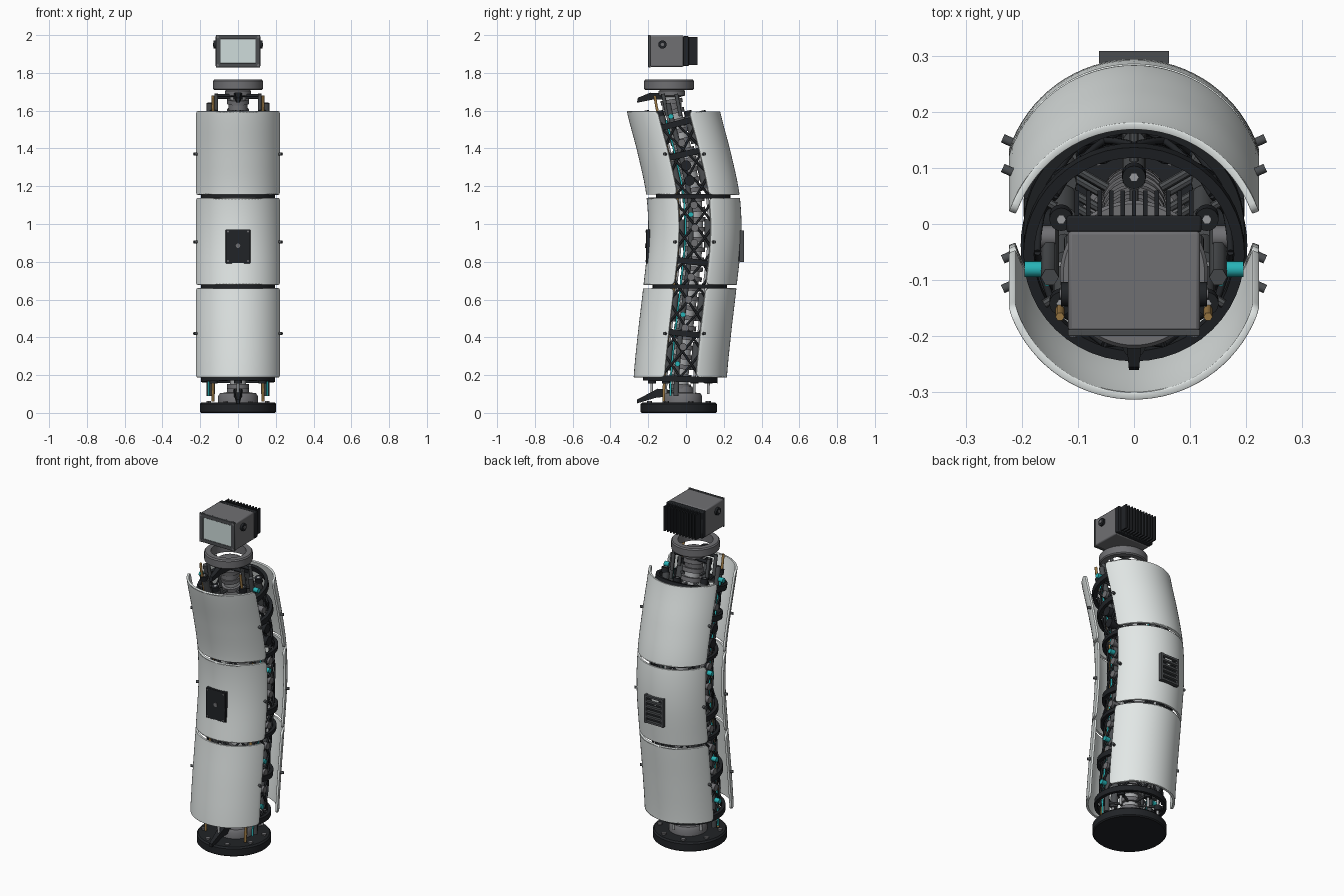
import bpy, bmesh
from math import sin, cos, pi, sqrt, radians
from mathutils import Vector, Matrix

if "Cube" in bpy.data.objects:
    bpy.data.objects.remove(bpy.data.objects["Cube"])


def mat(name, r, g, b):
    m = bpy.data.materials.new(name)
    m.diffuse_color = (r, g, b, 1)
    m.use_nodes = True
    m.node_tree.nodes["Principled BSDF"].inputs["Base Color"].default_value = m.diffuse_color
    return m


SHELL = mat("shell_white", .76, .80, .79)
BLACK = mat("black", .015, .017, .02)
DARK = mat("dark_grey", .07, .075, .08)
MID = mat("mid_grey", .16, .16, .17)
STEEL = mat("steel", .4, .41, .42)
COPPER = mat("copper", .35, .2, .06)
TEAL = mat("teal", .02, .45, .47)
GLASS = mat("screen", .62, .72, .71)

# side-view S-curve: (z, y of the body centre)
PATH = [(0, -.035), (.19, -.03), (.42, -.008), (.66, .02), (.93, .046),
        (1.15, .037), (1.37, -.008), (1.6, -.067), (1.8, -.1)]


def cy(z):
    i = max(1, min(len(PATH) - 3, sum(z >= p[0] for p in PATH) - 1))
    (z0, a), (z1, b), (z2, c), (z3, d) = PATH[i - 1:i + 3]
    if z < z1:
        return a + (b - a) * (z - z0) / (z1 - z0)
    h = z2 - z1
    t = (z - z1) / h
    m1, m2 = (c - a) / (z2 - z0) * h, (d - b) / (z3 - z1) * h
    return ((2*t**3 - 3*t*t + 1)*b + (t**3 - 2*t*t + t)*m1 + (3*t*t - 2*t**3)*c + (t**3 - t*t)*m2)


def tangent(z):
    return Vector((0, cy(z + .02) - cy(z - .02), .04)).normalized()


def finish(bm, name, m, bevel=0, smooth=True):
    bmesh.ops.recalc_face_normals(bm, faces=bm.faces)
    me = bpy.data.meshes.new(name)
    bm.to_mesh(me)
    bm.free()
    ob = bpy.data.objects.new(name, me)
    bpy.context.collection.objects.link(ob)
    me.materials.append(m)
    if bevel:
        b = ob.modifiers.new("bevel", 'BEVEL')
        b.width, b.segments = bevel, 2
    if smooth:
        bpy.ops.object.select_all(action='DESELECT')
        ob.select_set(True)
        bpy.context.view_layer.objects.active = ob
        bpy.ops.object.shade_smooth_by_angle(angle=radians(35))
    return ob


def place(c, axis):
    q = Vector(axis).to_track_quat('Z', 'Y')
    return Matrix.Translation(c) @ q.to_matrix().to_4x4()


def cyls(name, items, m, seg=20):
    """items: (centre, axis, radius, depth)"""
    bm = bmesh.new()
    for c, ax, r, d in items:
        bmesh.ops.create_cone(bm, cap_ends=True, segments=seg, radius1=r, radius2=r, depth=d, matrix=place(c, ax))
    return finish(bm, name, m)


def boxes(name, items, m, bevel=0):
    """items: (centre, size)"""
    bm = bmesh.new()
    for c, s in items:
        bmesh.ops.create_cube(bm, size=1, matrix=Matrix.Translation(c) @ Matrix.Diagonal((*s, 1)))
    return finish(bm, name, m, bevel)


def lathe(name, profile, c, m, axis=(0, 0, 1), closed=False, seg=48):
    bm = bmesh.new()
    M = place(c, axis)
    rows = [[bm.verts.new(M @ Vector((r*cos(2*pi*k/seg), r*sin(2*pi*k/seg), z))) for k in range(seg)]
            for r, z in profile]
    pairs = list(zip(rows, rows[1:])) + ([(rows[-1], rows[0])] if closed else [])
    for a, b in pairs:
        for k in range(seg):
            n = (k + 1) % seg
            bm.faces.new((a[k], a[n], b[n], b[k]))
    bmesh.ops.remove_doubles(bm, verts=bm.verts, dist=1e-5)
    return finish(bm, name, m)


def tubes(name, paths, r, m):
    cu = bpy.data.curves.new(name, 'CURVE')
    cu.dimensions, cu.bevel_depth, cu.bevel_resolution, cu.use_fill_caps = '3D', r, 1, True
    for p in paths:
        s = cu.splines.new('POLY')
        s.points.add(len(p) - 1)
        for q, v in zip(s.points, p):
            q.co = (*v, 1)
    cu.materials.append(m)
    ob = bpy.data.objects.new(name, cu)
    bpy.context.collection.objects.link(ob)
    bpy.ops.object.select_all(action='DESELECT')
    ob.select_set(True)
    bpy.context.view_layer.objects.active = ob
    bpy.ops.object.convert(target='MESH')


def follow(x, dy, z0, z1, n=30):
    return [(x, cy(z) + dy, z) for z in (z0 + (z1 - z0)*i/n for i in range(n + 1))]


# shells: three curved covers at the front and three at the back
R, AMAX, CR, NA = .235, radians(72), .022, 32


def shell(name, side, z0, z1):
    bm = bmesh.new()
    ends = [0, .002, .007, .014, .022]
    zs = [z0 + e for e in ends] + [z0 + (z1 - z0)*i/12 for i in range(1, 12)] + [z1 - e for e in reversed(ends)]
    rows = []
    for z in zs:
        d = min(z - z0, z1 - z, CR)
        a = AMAX - (CR - sqrt(max(0, CR*CR - (CR - d)**2))) / R
        rows.append([bm.verts.new((R*sin(t), cy(z) + side*(.012 + R*cos(t)), z))
                     for t in (a*(2*k/NA - 1) for k in range(NA + 1))])
    for p, q in zip(rows, rows[1:]):
        for k in range(NA):
            f = (p[k], p[k + 1], q[k + 1], q[k])
            bm.faces.new(f if side < 0 else f[::-1])
    ob = finish(bm, name, SHELL)
    s = ob.modifiers.new("thickness", 'SOLIDIFY')
    s.thickness, s.offset = .013, -1
    # make sure the shell grows inward
    if ob.data.polygons[len(ob.data.polygons)//2].normal.y * side < 0:
        s.offset = 1
    b = ob.modifiers.new("rim", 'BEVEL')
    b.width, b.segments, b.limit_method, b.angle_limit = .003, 2, 'ANGLE', radians(50)


for nm, z0, z1 in (("lower", .188, .66), ("middle", .678, 1.138), ("upper", 1.155, 1.597)):
    shell("front_shell_" + nm, -1, z0, z1)
    shell("back_shell_" + nm, 1, z0, z1)

# side screws on the shells
cyls("shell_screws", [((sx*.223, cy(z) + sy*.103, z), (sx, sy*.45, 0), .008, .024)
                      for z in (.42, .905, 1.37) for sx in (-1, 1) for sy in (-1, 1)], DARK, 12)

# front control panel and rear vent
boxes("front_panel", [((0, -.2, .882), (.13, .024, .18))], BLACK, .003)
cyls("panel_button", [((0, -.213, .885), (0, 1, 0), .012, .006)], MID)
cyls("panel_screws", [((x, -.212, .882 + z), (0, 1, 0), .005, .004)
                      for x in (-.053, .053) for z in (-.078, .078)], MID, 10)
boxes("rear_vent", [((x, .297, .882), (.012, .022, .168)) for x in (-.056, .056)]
      + [((0, .299, .806 + i*.0304), (.11, .018, .012)) for i in range(6)], DARK)
boxes("rear_vent_back", [((0, .285, .882), (.11, .014, .16))], BLACK)

# base with bolts and pedestal
lathe("base_disc", [(0, 0), (.196, 0), (.202, .006), (.202, .046), (.194, .055), (0, .055)], (0, -.038, 0), BLACK, seg=64)
cyls("base_bolts", [((.168*cos(k*pi/4 + .39), -.038 + .168*sin(k*pi/4 + .39), .057), (0, 0, 1), .014, .012)
                    for k in range(8)], MID, 6)
lathe("pedestal", [(0, .05), (.105, .05), (.105, .09), (.095, .105), (.06, .108), (.055, .14), (0, .14)],
      (0, -.02, 0), MID)

# spine of stacked segments
zs = [.14 + i*.052 for i in range(30)]
cyls("spine_discs", [((0, cy(z), z), tangent(z), .058, .024) for z in zs], MID, 28)
cyls("spine_core", [((0, cy(z + .026), z + .026), tangent(z), .043, .034) for z in zs], STEEL, 24)

# support rings
for i, z in enumerate((.18, .42, .669, .8, 1.147, 1.37, 1.53)):
    h = .011 if i in (2, 4) else .016
    lathe("support_ring_%d" % i, [(.178, -h), (.197, -h), (.197, h), (.178, h)], (0, cy(z), z), BLACK,
          axis=(0, 0, 1) if i in (2, 4) else tangent(z), closed=True)
    cyls("ring_spokes_%d" % i, [((.115*cos(a), cy(z) + .115*sin(a), z), (cos(a), sin(a), 0), .008, .14)
                                for a in (k*pi/3 + pi/6 for k in range(6))], DARK, 8)

# lattice cage
tubes("lattice_cage", [[(.172*cos(a), cy(z) + .172*sin(a), z) for z, a in
                        ((.19 + 1.34*i/48, k*pi/5 + s*2*pi*i/48) for i in range(49))]
                       for k in range(10) for s in (-1, 1)], .0065, BLACK)

# cables and rods running along the curve
sides = (-1, 1)
tubes("copper_rods", [follow(s*.132, -.085, .06, 1.68) for s in sides], .008, COPPER)
tubes("teal_lines", [follow(s*.155, -.05, .09, 1.55) for s in sides], .006, TEAL)
tubes("dark_hoses", [follow(s*.15, -.02, .09, 1.64) for s in sides], .016, DARK)
spots = [(.15*cos(k*pi/3 + pi/6), .15*sin(k*pi/3 + pi/6)) for k in range(6)]
tubes("actuator_rods", [follow(x, y, .1, 1.6) for x, y in spots], .008, STEEL)
cyls("actuator_sleeves", [((x*.95, cy(z) + y*.95, z), tangent(z), .021, .15)
                          for x, y in spots for z in (.3, .56, .95, 1.26, 1.5)], DARK, 16)
cyls("actuator_ends", [((x, cy(z) + y, z), tangent(z), .021, .03)
                       for x, y in spots for z in (.17, 1.585)], BLACK, 16)

# joint hubs and teal markers seen in the side gaps
cyls("side_hubs", [((s*.17, cy(z) - .005, z), (1, 0, 0), .027, .05) for s in sides for z in (1.23, 1.31)], BLACK)
cyls("side_joints", [((s*.165, cy(z), z), (1, 0, 0), .02, .05) for s in sides
                     for z in (.35, .45, .6, .72, .9, .98, 1.1, 1.43)], MID, 16)
cyls("teal_markers", [((s*.18, cy(z) - .02, z), (1, 0, 0), .014, .03) for s in sides
                      for z in (.26, .52, 1.05, 1.57)], TEAL, 16)


# front beak brackets, top and bottom
def bracket(name, prof):
    bm = bmesh.new()
    ys = [p[0] for p in prof]
    L, Rr = [[bm.verts.new((s*(.009 + .016*(y - min(ys))/(max(ys) - min(ys))), y, z)) for y, z in prof]
             for s in (-1, 1)]
    bm.faces.new(L)
    bm.faces.new(Rr[::-1])
    for i in range(len(prof)):
        j = (i + 1) % len(prof)
        bm.faces.new((L[i], L[j], Rr[j], Rr[i]))
    finish(bm, name, BLACK, smooth=False)


bracket("top_bracket", [(-.26, 1.642), (-.255, 1.668), (-.19, 1.695), (-.09, 1.69), (-.09, 1.66), (-.18, 1.658)])
bracket("bottom_bracket", [(-.26, .05), (-.26, .07), (-.15, .128), (-.07, .12), (-.07, .09), (-.16, .08)])

# neck hub, cross bars and floating collar
lathe("neck_hub", [(0, 1.6), (.05, 1.6), (.05, 1.64), (.035, 1.65), (.035, 1.67), (.07, 1.68), (.07, 1.705), (.05, 1.715),
                   (0, 1.715)], (0, -.075, 0), MID, seg=32)
tubes("cross_bars", [[(-.115, -.12, 1.68), (.115, -.12, 1.68)], [(-.115, -.05, 1.67), (.115, -.05, 1.67)]], .01, BLACK)
cyls("neck_posts", [((s*.115, y, 1.63), (0, -.2, 1), .01, .12) for s in sides for y in (-.11, -.04)], DARK, 12)
lathe("neck_collar", [(.096, 1.71), (.126, 1.71), (.132, 1.716), (.132, 1.757), (.126, 1.764), (.096, 1.764)],
      (0, -.09, 0), MID, closed=True, seg=64)

# head: housing, screen and frame
boxes("head_housing", [((0, -.102, 1.915), (.235, .18, .165))], MID, .007)
boxes("screen", [((0, -.194, 1.915), (.184, .008, .126))], GLASS)
boxes("screen_frame", [((s*.105, -.194, 1.915), (.025, .012, .172)) for s in sides]
      + [((0, -.194, 1.915 + s*.0745), (.235, .012, .022)) for s in sides], DARK, .002)
cyls("frame_screws", [((sx*.108, -.198, 1.915 + sz*.075), (0, 1, 0), .007, .008)
                      for sx in sides for sz in sides], MID, 10)
cyls("side_knobs", [((s*.12, -.125, 1.95), (1, 0, 0), .022, .02) for s in sides], BLACK)
cyls("side_knob_caps", [((s*.13, -.125, 1.95), (1, 0, 0), .009, .006) for s in sides], MID, 12)

# heat sink on the back of the head
boxes("heat_sink_plate", [((0, 0, 1.915), (.24, .03, .158))], BLACK, .004)
boxes("heat_sink_fins", [((-.102 + i*.0204, .036, 1.915), (.008, .048, .148)) for i in range(11)], BLACK)
